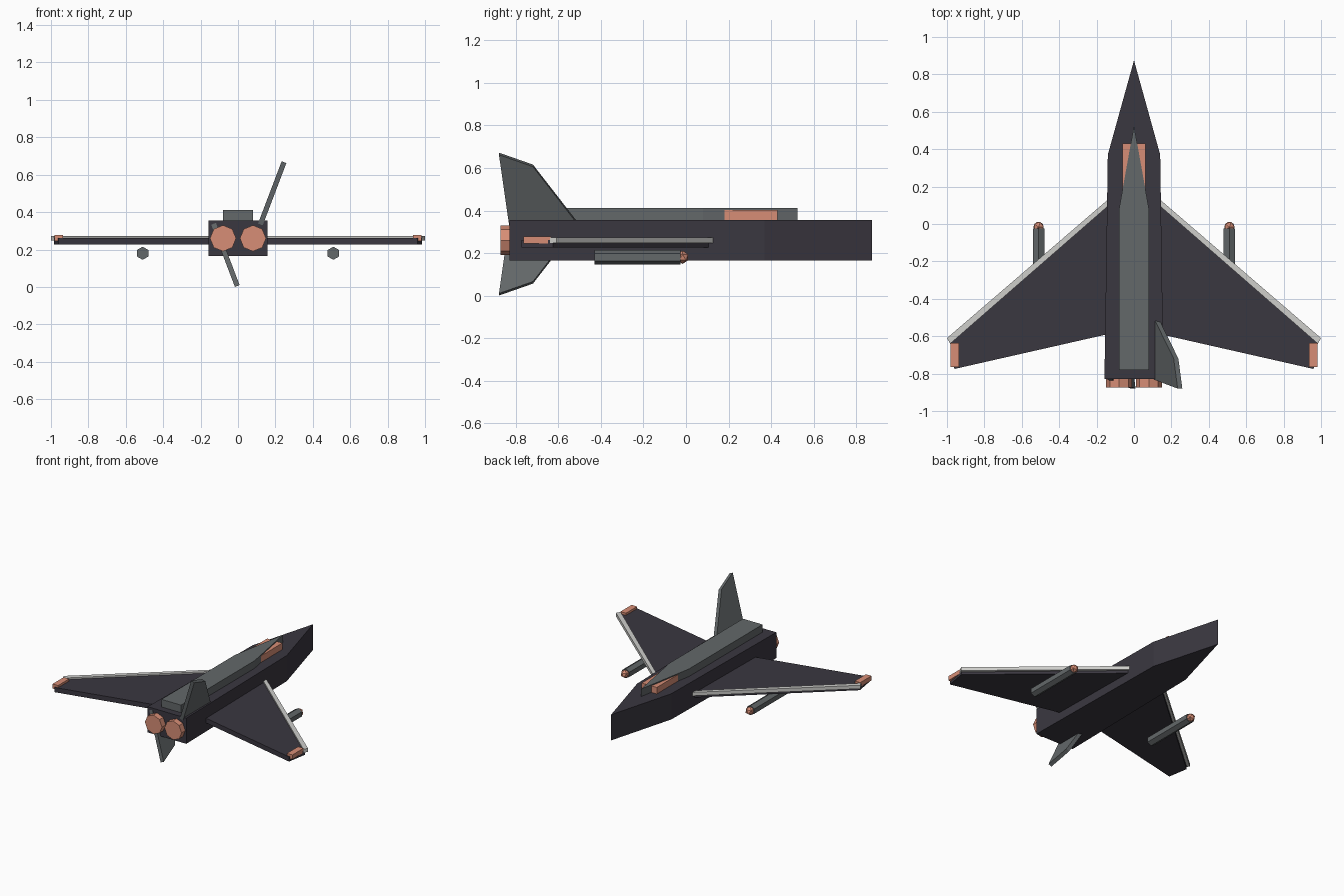
import bpy, bmesh, math
from mathutils import Vector

cube = bpy.data.objects.get("Cube")
if cube:
    bpy.data.objects.remove(cube, do_unlink=True)


def material(name, rgb):
    m = bpy.data.materials.new(name)
    m.use_nodes = True
    m.diffuse_color = (*rgb, 1)
    node = next(n for n in m.node_tree.nodes if n.type == 'BSDF_PRINCIPLED')
    node.inputs["Base Color"].default_value = (*rgb, 1)
    return m


DARK = material("charcoal", (0.042, 0.038, 0.051))
GREY = material("slate_grey", (0.125, 0.138, 0.143))
ORANGE = material("copper_orange", (0.68, 0.27, 0.18))
LIGHT = material("light_grey", (0.62, 0.62, 0.60))


def finish(name, bm, mat):
    bmesh.ops.recalc_face_normals(bm, faces=bm.faces)
    mesh = bpy.data.meshes.new(name)
    bm.to_mesh(mesh)
    bm.free()
    mesh.materials.append(mat)
    ob = bpy.data.objects.new(name, mesh)
    bpy.context.collection.objects.link(ob)
    return ob


def prism(name, points, sweep, mat):
    """Extrude a flat outline of 3D points along a vector."""
    bm = bmesh.new()
    face = bm.faces.new([bm.verts.new(p) for p in points])
    ext = bmesh.ops.extrude_face_region(bm, geom=[face])
    moved = [v for v in ext["geom"] if isinstance(v, bmesh.types.BMVert)]
    bmesh.ops.translate(bm, verts=moved, vec=Vector(sweep))
    return finish(name, bm, mat)


def slab(name, plan, z0, z1, mat, side=1):
    return prism(name, [(side * x, y, z0) for x, y in plan], (0, 0, z1 - z0), mat)


def mirrored(half):
    """Complete a symmetric plan whose first point lies on the centre line."""
    return half + [(-x, y) for x, y in reversed(half[1:])]


def tube(name, x, z, y0, y1, radius, sides, mat):
    ring = [2 * math.pi * i / sides for i in range(sides)]
    pts = [(x + radius * math.sin(a), y0, z + radius * math.cos(a)) for a in ring]
    return prism(name, pts, (0, y1 - y0, 0), mat)


# Body, raised spine and cockpit glass
slab("fuselage", mirrored([(0, 0.875), (0.14, 0.37), (0.158, -0.83)]), 0.165, 0.355, DARK)
slab("spine", mirrored([(0, 0.525), (0.08, 0.08), (0.08, -0.78)]), 0.35, 0.411, GREY)
slab("canopy", [(-0.062, 0.17), (0.062, 0.17), (0.062, 0.43), (-0.062, 0.43)], 0.345, 0.403, ORANGE)

# Wings, leading edges, tip lights, missiles and exhausts on both sides
for label, s in (("left", 1), ("right", -1)):
    slab(label + "_wing", [(0.1, 0.145), (0.985, -0.625), (0.96, -0.775), (0.1, -0.58)],
         0.227, 0.262, DARK, s)
    slab(label + "_leading_edge", [(0.14, 0.13), (1.0, -0.61), (0.983, -0.64), (0.14, 0.095)],
         0.247, 0.273, LIGHT, s)
    slab(label + "_tip_light", [(0.936, -0.635), (0.981, -0.635), (0.981, -0.765), (0.936, -0.765)],
         0.245, 0.278, ORANGE, s)
    tube(label + "_missile", s * 0.51, 0.18, -0.43, -0.025, 0.035, 6, GREY)
    bm = bmesh.new()
    bmesh.ops.create_icosphere(bm, subdivisions=1, radius=0.031)
    bmesh.ops.translate(bm, verts=bm.verts, vec=(s * 0.51, -0.016, 0.18))
    finish(label + "_missile_tip", bm, ORANGE)
    tube(label + "_exhaust", s * 0.08, 0.26, -0.873, -0.80, 0.07, 8, ORANGE)

# Canted tail fins: one above the body, one pointing below it
FIN = [(-0.505, 0.335), (-0.72, 0.612), (-0.88, 0.668), (-0.832, 0.335)]


def fin(name, root_x, flip):
    pts = []
    for y, z in FIN:
        x = root_x + (z - 0.335) * 0.38
        pts.append((x - 0.013, y, 0.675 - z if flip else z + 0.004))
    return prism(name, pts, (0.025, 0, -0.01 if not flip else 0.01), GREY)


fin("upper_fin", 0.12, False)
fin("lower_fin", -0.13, True).location.z = -0.007
